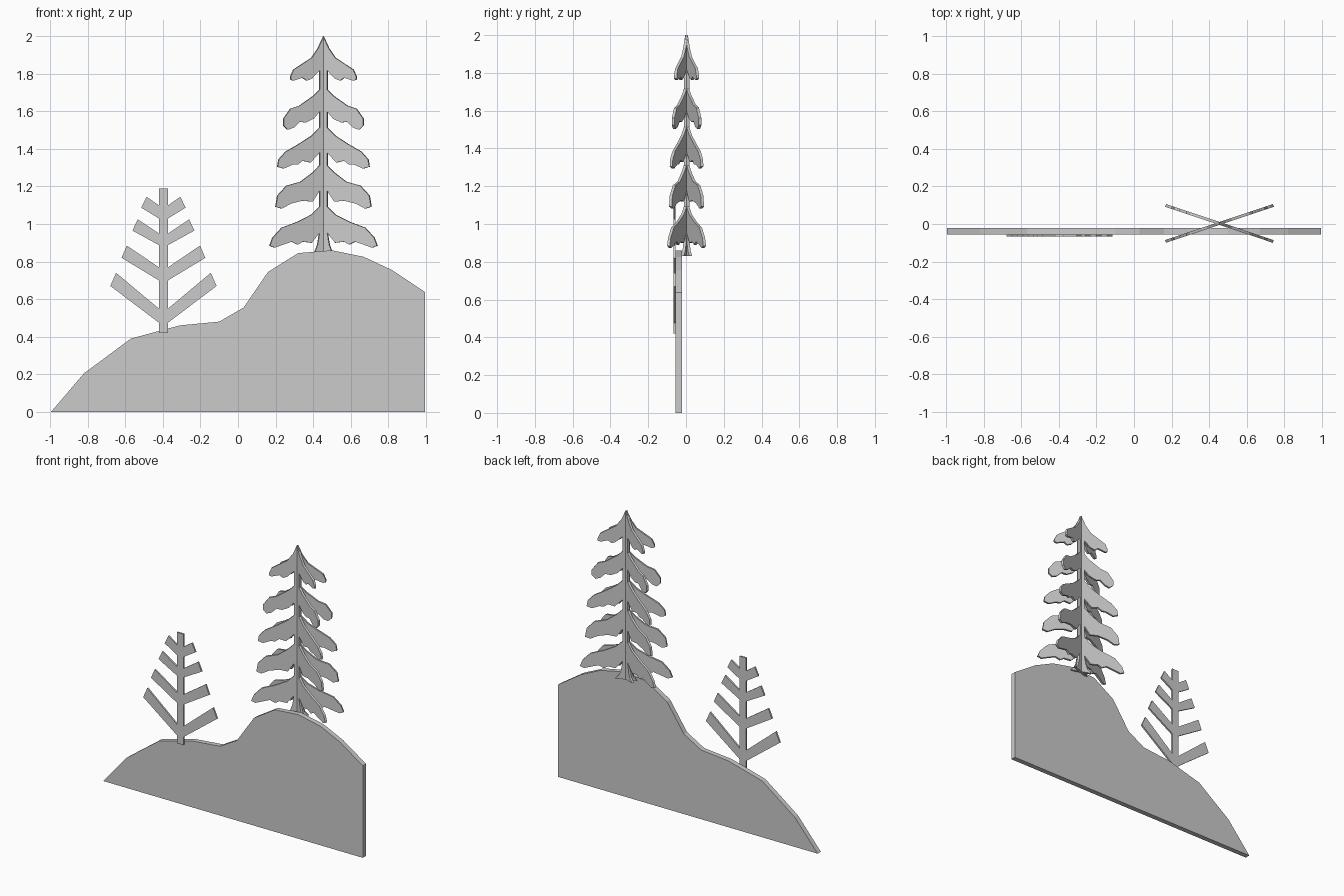
import bpy, bmesh
from math import radians, cos


def slab(name, outline, y0, y1):
    """Extrude an (x, z) outline from y0 to y1 as a flat cut-out panel."""
    bm = bmesh.new()
    face = bm.faces.new([bm.verts.new((x, y0, z)) for x, z in outline])
    ext = bmesh.ops.extrude_face_region(bm, geom=[face])["geom"]
    verts = [g for g in ext if isinstance(g, bmesh.types.BMVert)]
    bmesh.ops.translate(bm, verts=verts, vec=(0, y1 - y0, 0))
    # the extrusion may keep or consume the first face: make sure both caps exist
    bmesh.ops.holes_fill(bm, edges=bm.edges, sides=0)
    bmesh.ops.recalc_face_normals(bm, faces=bm.faces)
    mesh = bpy.data.meshes.new(name)
    bm.to_mesh(mesh)
    bm.free()
    obj = bpy.data.objects.new(name, mesh)
    bpy.context.collection.objects.link(obj)
    return obj


def mirrored(half):
    """Complete a right-hand half outline with its left-hand mirror."""
    return half + [(-x, z) for x, z in reversed(half) if x > 0]


# Hill panel
hill = [(-.995, 0), (-.82, .205), (-.57, .39), (-.31, .46), (-.10, .48),
        (.03, .555), (.16, .745), (.32, .845), (.50, .86), (.67, .825),
        (.82, .755), (.995, .638), (.995, 0)]
slab("hill", hill, -.055, -.02)

# Small bare tree on the hill front: branch = root low/high, low tip, high tip
W = .025
branches = [(.475, .55, (.283, .67), (.252, .74)),
            (.70, .77, (.223, .82), (.195, .885)),
            (.888, .95, (.165, .965), (.137, 1.025)),
            (1.03, 1.10, (.118, 1.087), (.09, 1.145))]
half = [(W, .42)]
for low, high, tip_low, tip_high in branches:
    half += [(W, low), tip_low, tip_high, (W, high)]
half.append((W, 1.188))
small_tree = slab("small_tree", mirrored(half), -.067, -.055)
small_tree.location.x = -.397

# Fir tree: tiers of drooping boughs, listed from the top down
T = .022
tiers = [
    [(0, 2.0), (.03, 1.935), (.064, 1.885), (.16, 1.822), (.176, 1.785),
     (.176, 1.769), (.16, 1.763), (.112, 1.779), (.09, 1.763), (.064, 1.774),
     (T, 1.817)],
    [(T, 1.715), (.053, 1.683), (.128, 1.63), (.176, 1.614), (.213, 1.561),
     (.213, 1.524), (.191, 1.502), (.16, 1.513), (.128, 1.545), (.096, 1.54),
     (.053, 1.561), (T, 1.598)],
    [(T, 1.513), (.064, 1.47), (.128, 1.428), (.202, 1.385), (.239, 1.343),
     (.245, 1.305), (.213, 1.295), (.165, 1.316), (.138, 1.316), (.112, 1.337),
     (.07, 1.327), (T, 1.38)],
    [(T, 1.311), (.059, 1.273), (.122, 1.225), (.197, 1.204), (.245, 1.151),
     (.255, 1.092), (.223, 1.082), (.176, 1.108), (.112, 1.124), (.059, 1.119),
     (T, 1.177)],
    [(T, 1.092), (.064, 1.05), (.138, 1.012), (.223, .98), (.271, .927),
     (.287, .884), (.26, .874), (.202, .895), (.17, .906), (.138, .89),
     (.112, .906), (.064, .9), (T, .954)]]
root_flare = [(.032, .89), (.045, .855), (.068, .83)]
ANGLE = radians(18.5)
half = [(x / cos(ANGLE), z) for tier in tiers + [root_flare] for x, z in tier]

# Two identical panels crossing at the trunk
for name, sign in (("fir_panel_a", 1), ("fir_panel_b", -1)):
    panel = slab(name, mirrored(half), -.0075, .0075)
    panel.location = (.455, .003, 0)
    panel.rotation_euler.z = sign * ANGLE
